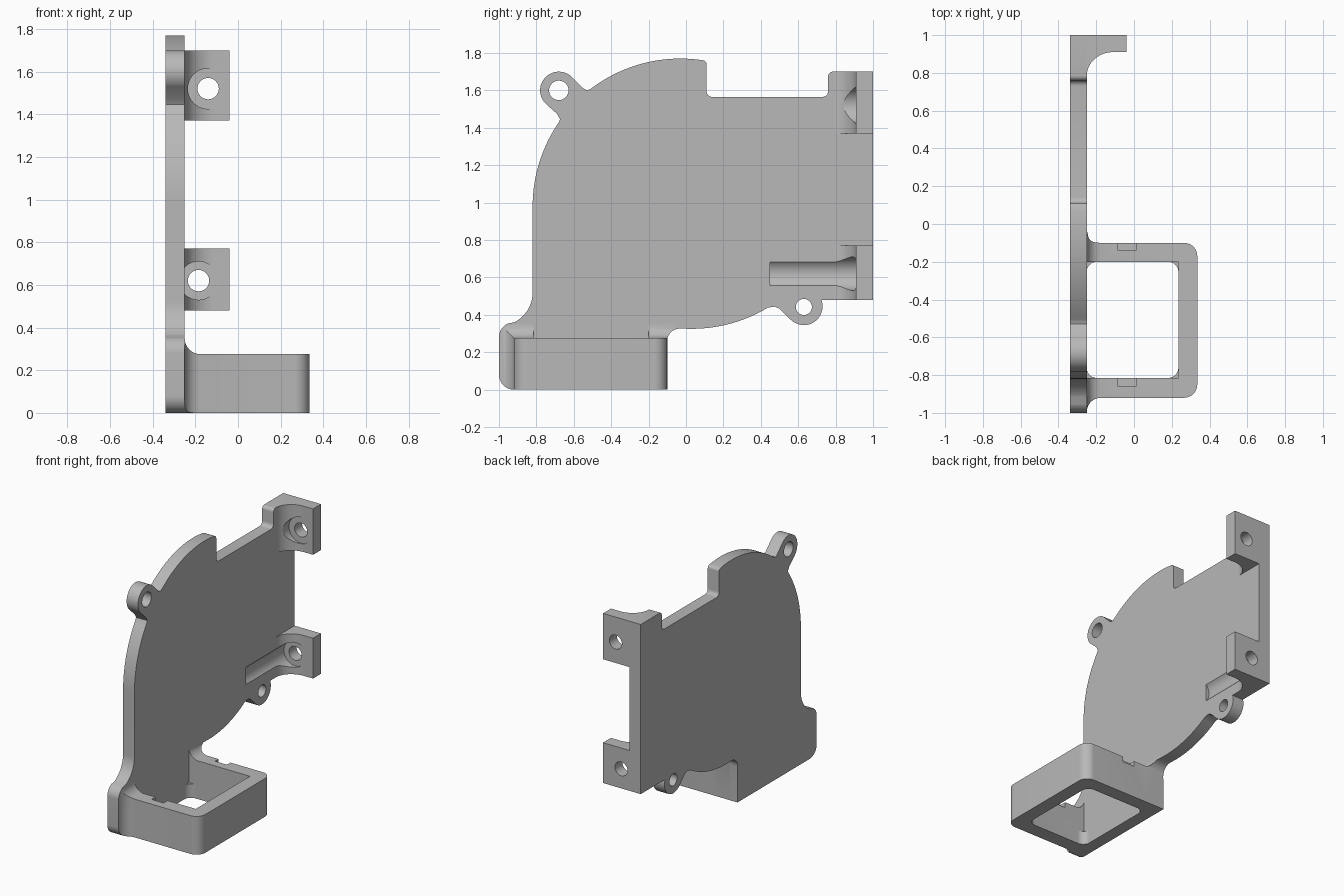
import bpy, bmesh
from math import sin, cos, radians, pi
from mathutils import Vector

if "Cube" in bpy.data.objects:
    bpy.data.objects.remove(bpy.data.objects["Cube"])

grey = bpy.data.materials.new("plain grey")
grey.use_nodes = True
grey.diffuse_color = (0.48, 0.48, 0.48, 1)
grey.node_tree.nodes["Principled BSDF"].inputs["Base Color"].default_value = grey.diffuse_color


def arc(cu, cv, r, a0, a1, n=12, rv=None):
    """Points on a circular or elliptical arc, angles in degrees."""
    angles = [radians(a0 + (a1 - a0) * i / n) for i in range(n + 1)]
    return [(cu + r * cos(a), cv + (rv or r) * sin(a)) for a in angles]


def rounded_rect(u0, u1, v0, v1, r):
    return (arc(u1 - r, v1 - r, r, 0, 90) + arc(u0 + r, v1 - r, r, 90, 180)
            + arc(u0 + r, v0 + r, r, 180, 270) + arc(u1 - r, v0 + r, r, 270, 360))


def loft(name, sections):
    """Solid through a list of matching closed sections."""
    bm = bmesh.new()
    rings = [[bm.verts.new(p) for p in s] for s in sections]
    for a, b in zip(rings, rings[1:]):
        for i in range(len(a)):
            j = (i + 1) % len(a)
            bm.faces.new((a[i], a[j], b[j], b[i]))
    bm.faces.new(rings[0][::-1])
    bm.faces.new(rings[-1])
    bmesh.ops.recalc_face_normals(bm, faces=bm.faces)
    me = bpy.data.meshes.new(name)
    bm.to_mesh(me)
    bm.free()
    me.materials.append(grey)
    ob = bpy.data.objects.new(name, me)
    bpy.context.collection.objects.link(ob)
    return ob


def prism(name, pts, axis, lo, hi):
    """Extrude a profile along x (profile in y, z), y (x, z) or z (x, y)."""
    place = {"x": lambda u, v, w: (w, u, v),
             "y": lambda u, v, w: (u, w, v),
             "z": lambda u, v, w: (u, v, w)}[axis]
    return loft(name, [[place(u, v, w) for u, v in pts] for w in (lo, hi)])


def rod(axis, u, v, r, lo, hi):
    return prism("cutter", arc(u, v, r, 0, 352.5, 47), axis, lo, hi)


def box(x0, x1, y0, y1, z0, z1):
    return prism("cutter", [(x0, y0), (x1, y0), (x1, y1), (x0, y1)], "z", z0, z1)


def combine(ob, tools, operation="DIFFERENCE"):
    for tool in tools:
        tool.hide_render = True
        m = ob.modifiers.new("cut", "BOOLEAN")
        m.operation, m.object, m.solver = operation, tool, "EXACT"
    bpy.context.view_layer.update()
    dg = bpy.context.evaluated_depsgraph_get()
    mesh = bpy.data.meshes.new_from_object(ob.evaluated_get(dg))
    ob.modifiers.clear()
    ob.data = mesh


BACK, FACE = -0.34, -0.25     # plate thickness range in x

# Plate outline in y, z, clockwise from the lower corner
outline = (
    [(-0.1, 0)] + arc(-0.92, 0.08, 0.08, 270, 180)
    + arc(-0.92, 0.28, 0.08, 180, 115)
    + arc(-1.0, 0.52, 0.18, -62, 0)
    + arc(-0.03, 0.98, 0.79, 180, 145.5, 20)
    + [(-0.673, 1.445), (-0.69, 1.475)]
    + arc(-0.68, 1.6, 0.1, 225, 45, 28)
    + [(-0.55, 1.611), (-0.53, 1.601), (-0.515, 1.605)]
    + arc(-0.03, 0.98, 0.79, 127, 81, 24)
    + arc(0.09, 1.74, 0.02, 60, 0, 4)
    + arc(0.14, 1.595, 0.03, 180, 270, 6)
    + arc(0.73, 1.595, 0.03, 270, 360, 6)
    + arc(0.785, 1.675, 0.025, 180, 90, 6)
    + [(1, 1.7), (1, 0.48)]
    + arc(0.63, 0.445, 0.1, 20, -135, 26)
    + [(0.5, 0.432), (0.475, 0.444), (0.455, 0.441)]
    + arc(0.03, 1.115, 0.79, -59, -93, 18)
    + arc(-0.03, 0.255, 0.072, 90, 180))


def screw_cutters():
    """Screw holes and driver channels through the brackets."""
    return [rod("y", -0.14, 1.52, 0.05, 0.8, 1.1), rod("y", -0.14, 1.52, 0.095, 0.6, 0.915),
            rod("y", -0.185, 0.62, 0.05, 0.8, 1.1), rod("y", -0.185, 0.62, 0.09, 0.45, 0.915)]


cutters = screw_cutters()

# Main plate with ear holes and the driver groove
plate = prism("plate", outline, "x", BACK, FACE)
ear_holes = [rod("x", -0.68, 1.6, 0.052, -1, 1), rod("x", 0.63, 0.442, 0.043, -1, 1)]
combine(plate, ear_holes + cutters[3:])

# Two mounting brackets with a curved inner corner
profile = ([(-0.3, 1), (-0.04, 1), (-0.04, 0.91)]
           + arc(-0.11, 0.785, 0.14, 90, 180, 14, 0.125) + [(-0.3, 0.785)])
brackets = []
for name, z0, z1, tools in (("lower_bracket", 0.48, 0.77, cutters[2:]),
                            ("upper_bracket", 1.37, 1.7, cutters[:2])):
    bracket = prism(name, profile, "z", z0, z1)
    combine(bracket, tools)
    brackets.append(bracket)

# Flared root that blends the frame into the plate
R, TOP = 0.075, 0.275


def flare_section(x, d):
    return [(x, y, z) for y, z in ((-0.92 - d, -0.05), (-0.1 + d, -0.05),
                                   (-0.1 + d, TOP + d), (-0.92 - d, TOP + d))]


steps = [radians(90 * i / 10) for i in range(10)]
flare = loft("cutter", [flare_section(-0.3, R)]
             + [flare_section(FACE + R * (1 - cos(t)), R * (1 - sin(t))) for t in steps]
             + [flare_section(-0.15, -0.01)])
limit = prism("cutter", outline, "x", -0.33, 0)
combine(flare, [limit], "INTERSECT")

# Rectangular frame with rounded far corners, opening and two notches
frame_profile = ([(-0.28, -0.92)] + arc(0.265, -0.85, 0.07, 270, 360)
                 + arc(0.265, -0.17, 0.07, 0, 90) + [(-0.28, -0.1)])
frame = prism("frame", frame_profile, "z", 0, TOP)
combine(frame, [flare], "UNION")
openings = [prism("cutter", rounded_rect(-0.251, 0.235, -0.815, -0.2, 0.055), "z", -0.1, 0.2),
            box(-0.251, 0.235, -0.815, -0.2, 0.1, 0.6)]
notches = [box(-0.085, 0.01, -0.14, -0.05, 0.235, 0.4),
           box(-0.085, 0.01, -0.86, -0.7, 0.235, 0.4)]
combine(frame, openings + notches)

# Remove the cutters, then smooth the curved faces
parts = [plate, frame] + brackets
for ob in [o for o in bpy.data.objects if o.name.startswith("cutter")]:
    bpy.data.objects.remove(ob)
bpy.ops.object.select_all(action="DESELECT")
for ob in parts:
    ob.select_set(True)
bpy.context.view_layer.objects.active = plate
bpy.ops.object.shade_smooth_by_angle(angle=radians(30))
